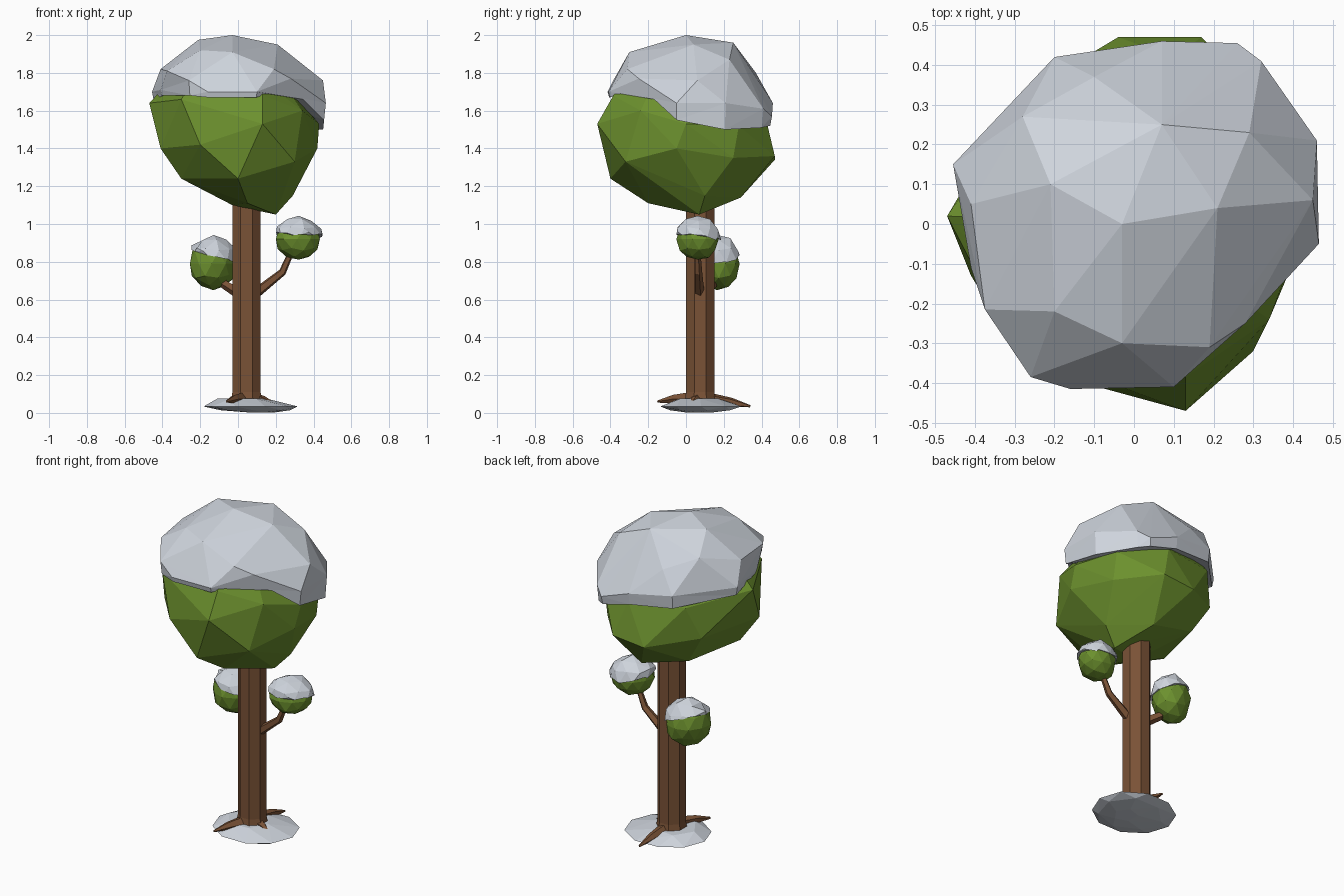
import bpy, bmesh, math, random
from mathutils import Vector

random.seed(4)
if "Cube" in bpy.data.objects:
    bpy.data.objects.remove(bpy.data.objects["Cube"])


def material(name, color):
    mat = bpy.data.materials.new(name)
    mat.use_nodes = True
    mat.diffuse_color = color
    mat.node_tree.nodes["Principled BSDF"].inputs["Base Color"].default_value = color
    return mat


LEAF = material("leaf green", (0.15, 0.28, 0.027, 1))
BARK = material("bark brown", (0.195, 0.085, 0.037, 1))
SNOW = material("snow white", (0.62, 0.66, 0.72, 1))


def finish(bm, name, mat):
    bmesh.ops.recalc_face_normals(bm, faces=bm.faces)
    mesh = bpy.data.meshes.new(name)
    bm.to_mesh(mesh)
    bm.free()
    mesh.materials.append(mat)
    obj = bpy.data.objects.new(name, mesh)
    bpy.context.collection.objects.link(obj)


def hull(bm, points):
    """Wrap points in a faceted convex skin."""
    verts = [bm.verts.new(p) for p in points]
    result = bmesh.ops.convex_hull(bm, input=verts)
    spare = {v for v in result["geom_interior"] + result["geom_unused"]
             if isinstance(v, bmesh.types.BMVert)}
    bmesh.ops.delete(bm, geom=list(spare), context="VERTS")


def loft(bm, rings, caps=True):
    """Join rings of equal length with quads."""
    rows = [[bm.verts.new(p) for p in ring] for ring in rings]
    for low, high in zip(rows, rows[1:]):
        for i in range(len(low)):
            j = (i + 1) % len(low)
            bm.faces.new((low[i], low[j], high[j], high[i]))
    if caps:
        bm.faces.new(rows[0][::-1])
        bm.faces.new(rows[-1])


def scaled(ring, factor, lift):
    return [(x * factor, y * factor, z + lift) for x, y, z in ring]


def ellipse(center, rx, ry, sides, phase=0.0, wobble=0.0):
    ring = []
    for i in range(sides):
        a = math.tau * (i + phase) / sides
        r = 1 + random.uniform(-wobble, wobble)
        ring.append(Vector(center) + Vector((rx * r * math.cos(a), ry * r * math.sin(a), 0)))
    return ring


def limb(name, path, radii):
    """Tapered five-sided tube along a bent path."""
    pts = [Vector(p) for p in path]
    rings = []
    for i, p in enumerate(pts):
        way = pts[min(i + 1, len(pts) - 1)] - pts[max(i - 1, 0)]
        turn = way.to_track_quat("Z", "Y")
        rings.append([p + turn @ v for v in ellipse((0, 0, 0), radii[i], radii[i], 5)])
    bm = bmesh.new()
    loft(bm, rings)
    finish(bm, name, BARK)


# Trunk: octagonal post with a flared foot
axis = Vector((0.045, 0.075, 0))
bm = bmesh.new()
loft(bm, [ellipse(axis + Vector((0, 0, z)), r, r, 8, 0.5)
          for z, r in ((0.03, 0.095), (0.11, 0.081), (1.2, 0.081))])
finish(bm, "trunk", BARK)

# Roots and branches
roots = {"front_root": (-0.06, -0.15, 0.06), "side_root": (0.19, 0.03, 0.05),
         "back_root": (0.08, 0.34, 0.035)}
for name, tip in roots.items():
    tip = Vector(tip)
    foot = axis + Vector((0, 0, 0.08))
    start = foot.lerp(tip, 0.2)
    knee = foot.lerp(tip, 0.62) + Vector((0, 0, 0.005))
    limb(name, (start, knee, tip), (0.036, 0.024, 0.006))

limb("left_branch", ((0.09, 0.07, 0.63), (0.235, 0.065, 0.745), (0.29, 0.06, 0.87)),
     (0.028, 0.021, 0.015))
limb("right_branch", ((0.01, 0.09, 0.63), (-0.07, 0.14, 0.68), (-0.1, 0.15, 0.74)),
     (0.03, 0.025, 0.02))

# Crown: faceted ball of leaves
shoulder = [(-0.47, 0.02, 1.64), (-0.3, -0.31, 1.66), (0.13, -0.385, 1.68), (0.34, -0.24, 1.6),
            (0.43, 0, 1.53), (0.36, 0.28, 1.52), (0.1, 0.42, 1.57), (-0.24, 0.35, 1.59)]
belly = [(-0.41, -0.13, 1.4), (-0.2, -0.38, 1.42), (0.13, -0.47, 1.53), (0.3, -0.32, 1.33),
         (0.42, -0.05, 1.4), (0.36, 0.25, 1.35), (0.17, 0.47, 1.36), (-0.04, 0.47, 1.34),
         (-0.31, 0.29, 1.4)]
underside = [(0, -0.4, 1.24), (-0.3, -0.1, 1.24), (-0.2, 0.26, 1.22), (0.1, 0.29, 1.14),
             (0.29, 0.1, 1.15), (0.05, -0.2, 1.11), (0.2, 0.07, 1.05), (-0.03, -0.02, 1.1)]
bm = bmesh.new()
hull(bm, shoulder + belly + underside + scaled(shoulder, 0.8, 0.1))
finish(bm, "crown", LEAF)

# Snow on the crown: overhanging skirt of uneven depth under a faceted dome
hem = [(-0.455, 0.15, 1.65), (-0.41, -0.11, 1.68), (-0.26, -0.385, 1.68), (-0.16, -0.415, 1.67),
       (0.1, -0.41, 1.67), (0.28, -0.25, 1.73), (0.465, -0.05, 1.55), (0.46, 0.21, 1.5),
       (0.32, 0.41, 1.51), (0.26, 0.455, 1.52), (0.07, 0.46, 1.57), (-0.2, 0.42, 1.6)]
depth = (0.05, 0.03, 0.08, 0.03, 0.03, 0.04, 0.09, 0.14, 0.1, 0.05, 0.07, 0.08)
dome = [(-0.03, 0, 2), (-0.21, 0.1, 1.975), (0.07, 0.25, 1.96), (0.21, 0.04, 1.95),
        (-0.2, -0.22, 1.92), (-0.03, -0.3, 1.91), (0.19, -0.31, 1.82), (-0.28, 0.27, 1.88),
        (0.29, 0.23, 1.87), (-0.1, 0.37, 1.8), (0.45, 0.06, 1.76), (-0.41, 0.05, 1.82),
        (-0.375, -0.215, 1.81)]
bulge = [(x, y, z + d) for (x, y, z), d in zip(hem, depth)]
bm = bmesh.new()
loft(bm, [scaled(hem, 0.75, 0.04), scaled(hem, 0.98, 0), bulge], caps=False)
bmesh.ops.triangulate(bm, faces=bm.faces)
hull(bm, bulge + dome)
finish(bm, "crown_snow", SNOW)


def ball(center, radii, grow):
    """Uneven ball, longer along the diagonal."""
    bm = bmesh.new()
    bmesh.ops.create_icosphere(bm, subdivisions=2, radius=1)
    for v in bm.verts:
        v.co *= grow * random.uniform(0.95, 1.05)
        v.co += Vector((1, 1, 0)) * 0.08 * (v.co.x + v.co.y)
        v.co = Vector(center) + Vector([c * r for c, r in zip(v.co, radii)])
    return bm


def bush(side, center, radii, cut, tilt):
    """Small leaf ball with a cut-off snow shell on top."""
    finish(ball(center, radii, 1), side + "_bush", LEAF)
    bm = ball(center, radii, 1.09)
    level = Vector((center[0], center[1], cut))
    bmesh.ops.bisect_plane(bm, geom=bm.verts[:] + bm.edges[:] + bm.faces[:],
                           plane_co=level, plane_no=tilt, clear_inner=True)
    rim = [e for e in bm.edges if e.is_boundary]
    for v in {v for e in rim for v in e.verts}:
        v.co.z += random.uniform(-0.015, 0.012)
    bmesh.ops.holes_fill(bm, edges=rim)
    bmesh.ops.triangulate(bm, faces=[f for f in bm.faces if len(f.verts) > 4])
    finish(bm, side + "_bush_snow", SNOW)


bush("left", (0.322, 0.062, 0.92), (0.111, 0.106, 0.11), 0.94, (0.02, 0.1, 1))
bush("right", (-0.13, 0.165, 0.79), (0.115, 0.11, 0.14), 0.835, (0.35, -0.04, 1))

# Snow patch around the foot
bm = bmesh.new()
hull(bm, ellipse((0.065, 0.08, 0.034), 0.25, 0.22, 10, 0, 0.03)
     + ellipse((0.09, 0.08, 0.014), 0.19, 0.17, 7, 0.2, 0.05)
     + ellipse((0.12, 0.07, 0.002), 0.07, 0.07, 5)
     + ellipse((0.03, 0.075, 0.075), 0.13, 0.12, 6, 0, 0.08))
finish(bm, "snow_patch", SNOW)
